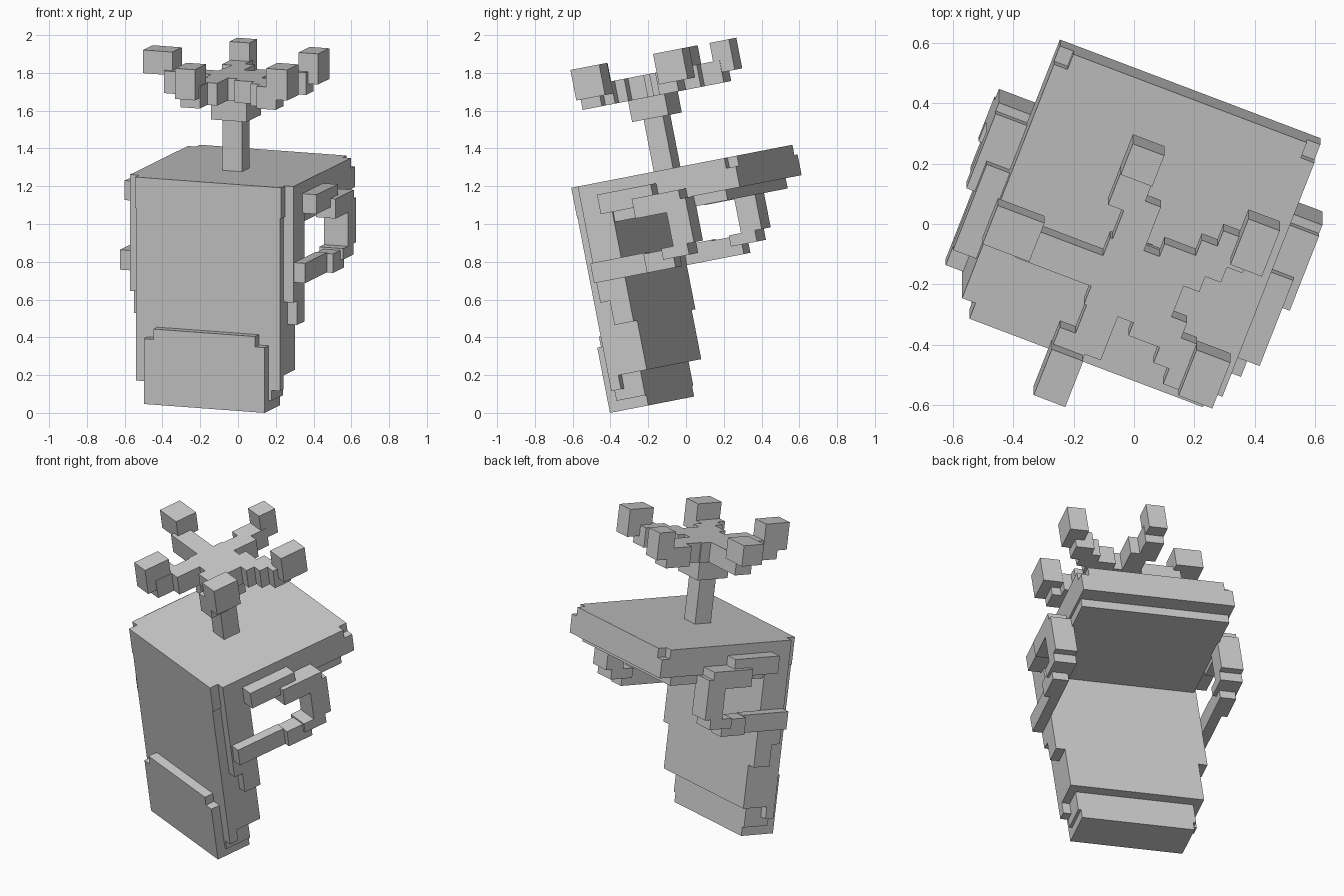
import bpy
from math import radians, cos, sin
from mathutils import Matrix, Vector

if "Cube" in bpy.data.objects:
    bpy.data.objects.remove(bpy.data.objects["Cube"])

# Whole model is tilted and turned; parts are described in its own a, b, c axes
ROT = Matrix.Rotation(radians(11), 4, 'X') @ Matrix.Rotation(radians(-21.1), 4, 'Z')
MID = -0.086          # symmetry plane in a
H = 0.0555            # block size


def blocks(name, boxes):
    """Exact union of boxes (a0, a1, b0, b1, c0, c1), outer faces only."""
    boxes = [[round(n, 4) for n in b] for b in boxes]
    g = [sorted({b[2 * i + k] for b in boxes for k in (0, 1)}) for i in range(3)]
    solid = set()
    for b in boxes:
        r = [range(g[i].index(b[2 * i]), g[i].index(b[2 * i + 1])) for i in range(3)]
        solid.update((x, y, z) for x in r[0] for y in r[1] for z in r[2])
    index, faces = {}, []
    for cell in solid:
        for ax in range(3):
            for side in (0, 1):
                near = list(cell)
                near[ax] += 2 * side - 1
                if tuple(near) in solid:
                    continue
                quad = []
                for p, q in ((0, 0), (1, 0), (1, 1), (0, 1)):
                    v = list(cell)
                    v[ax] += side
                    v[(ax + 1) % 3] += p
                    v[(ax + 2) % 3] += q
                    quad.append(index.setdefault(tuple(v), len(index)))
                faces.append(quad if side else quad[::-1])
    verts = [ROT @ Vector([g[i][v[i]] for i in range(3)]) for v in index]
    me = bpy.data.meshes.new(name)
    me.from_pydata(verts, [], faces)
    ob = bpy.data.objects.new(name, me)
    bpy.context.collection.objects.link(ob)
    return ob


def wide(half, *rest):
    return (MID - half, MID + half, *rest)


# Upright body, overhanging top slab and front panel
parts = [blocks("body", [
    wide(.463, -.18, .722, 1.12, 1.232),
    wide(.463, -.18, .667, 1.12, 1.287),
    wide(.415, -.236, .722, 1.12, 1.287),
    wide(.45, -.18, .635, 1.065, 1.12),
    wide(.463, -.18, -.015, .66, 1.12),
    wide(.463, -.125, -.015, .53, .66),
    wide(.408, -.236, -.18, .19, 1.12),
    wide(.408, -.18, -.015, .265, 1.12),
    wide(.36, -.236, -.07, .134, .265),
    wide(.343, -.236, -.07, .078, .134),
    wide(.343, -.292, -.236, .078, .43),
    wide(.288, -.292, -.236, .43, .486),
])]

# Side handles, mirrored: upper bar, stepped loop, lower bar
handle = [
    (.463, .545, -.05, .26, 1.12, 1.225),
    (.463, .575, .15, .42, 1.062, 1.168),
    (.44, .575, .33, .45, .88, 1.12),
    (.44, .575, .26, .41, .82, .88),
    (.463, .56, .15, .315, .768, .87),
    (.463, .525, -.17, .15, .768, .875),
]
for side, sgn in (("right", 1), ("left", -1)):
    parts.append(blocks(side + "_handle", [
        (*sorted((MID + sgn * a0, MID + sgn * a1)), *r) for a0, a1, *r in handle]))

# Stem with a thicker collar
SA, SB = -.08, .16
parts.append(blocks("stem", [
    (SA - H, SA + H, SB - H, SB + H, 1.287, 1.567),
    (SA - .1, SA + .1, SB - .105, SB + .105, 1.567, 1.68),
]))

# Five-armed star: snapped blocks along each arm, a raised cube on each tip
star = [(SA - .12, SA + .12, SB - .12, SB + .12, 1.68, 1.8)]
for ang in (36, 108, 180, 252, 324):
    for k in range(2, 7):
        a = SA + round(k * cos(radians(ang))) * H
        b = SB + round(k * sin(radians(ang))) * H
        star.append((a - H, a + H, b - H, b + H, 1.68, 1.8))
tips = [(.254, .44, .056, .083), (-.195, .566, .056, .056), (-.511, .196, .083, .07),
        (-.196, -.206, .056, .083), (.257, -.035, .06, .083)]
for a, b, s, t in tips:
    low = 1.775 if s > .08 else 1.735
    star.append((a - s, a + s, b - t, b + t, low, 1.9))
parts.append(blocks("star_top", star))

# Stand on the ground, centred
pts = [v.co for o in parts for v in o.data.vertices]
lo = [min(p[i] for p in pts) for i in range(3)]
hi = [max(p[i] for p in pts) for i in range(3)]
move = Matrix.Translation((-(lo[0] + hi[0]) / 2, -(lo[1] + hi[1]) / 2, -lo[2]))
for o in parts:
    o.data.transform(move)
